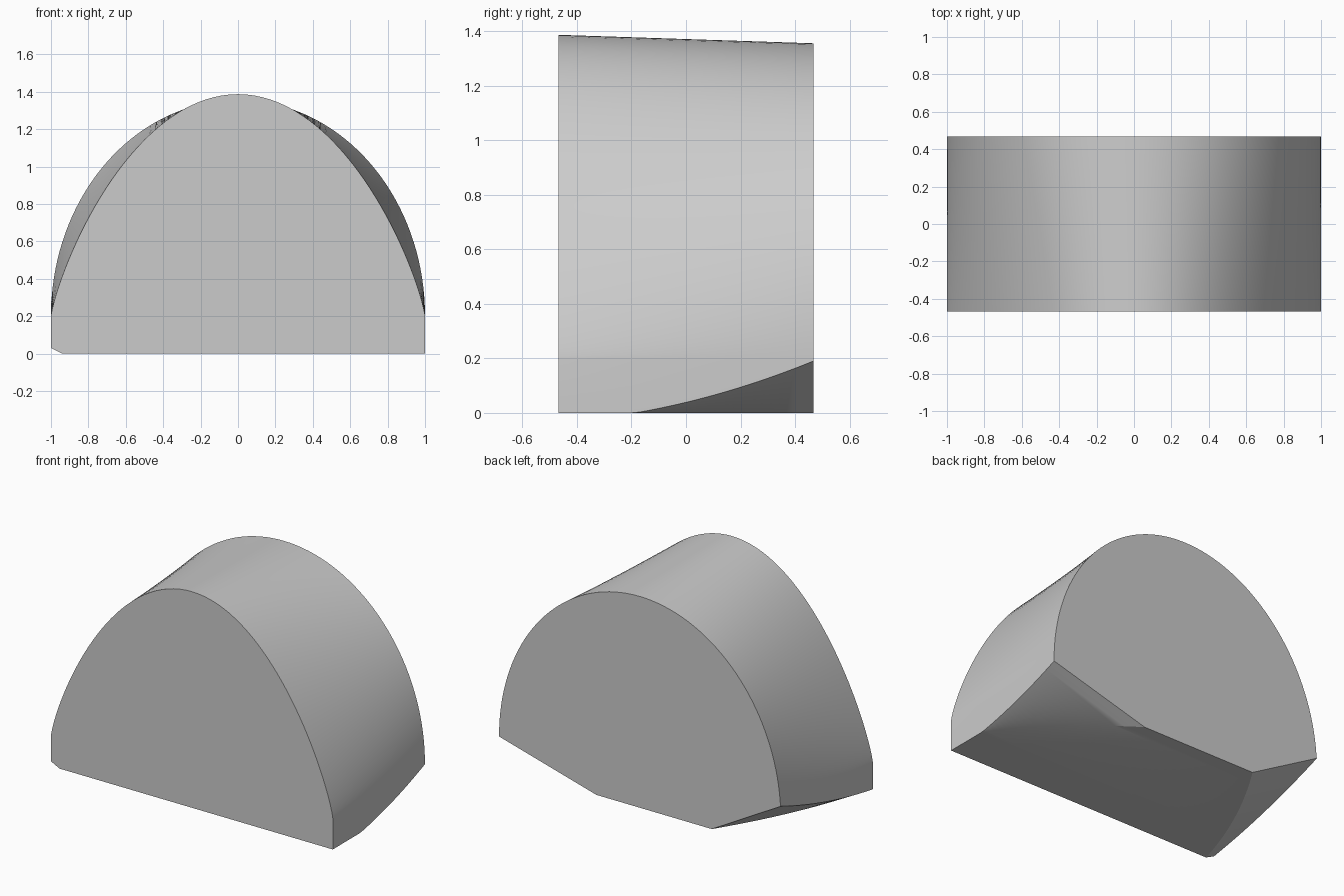
import bpy, bmesh, math

cube = bpy.data.objects.get("Cube")
if cube:
    bpy.data.objects.remove(cube, do_unlink=True)

HALF_DEPTH = 0.467
STATIONS = 28
ARCH_STEPS = 72
SPRING = 0.2          # height where the arch begins


def lerp(a, b, t):
    return a + (b - a) * t


def ease(t):
    """Gently accelerating progress of the curved chamfers."""
    t = max(t, 0.0)
    return t - 0.4 * t * (1 - t)


def section(t):
    """Closed outline at depth t: 0 is the front, 1 is the back."""
    y = lerp(-HALF_DEPTH, HALF_DEPTH, t)
    left = ease((t - 0.3) / 0.7)
    right = ease(t)
    left_z, right_z = 0.19 * left, lerp(0.03, 0.277, right)
    # Flat underside and the lower ends of both sides
    pts = [(lerp(-0.94, -0.51, right), 0), (lerp(1, 0.31, left), 0), (1, left_z)]
    # Arch, pointed at the front and elliptical at the back
    top, power = lerp(1.387, 1.356, t), lerp(1.6, 1.0, t)
    for i in range(ARCH_STEPS + 1):
        a = math.pi * i / ARCH_STEPS
        z = SPRING + (top - SPRING) * max(math.sin(a), 0) ** power
        x = math.cos(a)
        pts.append((x, max(z, right_z) if x < 0 else z))
    pts.append((-1, right_z))
    return [(x, y, z) for x, z in pts]


# Loft the sections into a solid block
bm = bmesh.new()
rings = [[bm.verts.new(p) for p in section(i / STATIONS)] for i in range(STATIONS + 1)]
for a, b in zip(rings, rings[1:]):
    for i in range(len(a)):
        j = (i + 1) % len(a)
        bm.faces.new((a[i], a[j], b[j], b[i]))
bm.faces.new(rings[0])
bm.faces.new(rings[-1][::-1])
bmesh.ops.remove_doubles(bm, verts=bm.verts, dist=0.0005)
bmesh.ops.recalc_face_normals(bm, faces=bm.faces)

mesh = bpy.data.meshes.new("arched_block")
bm.to_mesh(mesh)
bm.free()
block = bpy.data.objects.new("arched_block", mesh)
bpy.context.collection.objects.link(block)

# Plain grey finish
grey = bpy.data.materials.new("light_grey")
grey.use_nodes = True
colour = (0.6, 0.6, 0.6, 1)
grey.diffuse_color = colour
grey.node_tree.nodes["Principled BSDF"].inputs["Base Color"].default_value = colour
mesh.materials.append(grey)

# Smooth curves with crisp rims
bpy.ops.object.select_all(action='DESELECT')
block.select_set(True)
bpy.context.view_layer.objects.active = block
bpy.ops.object.shade_smooth_by_angle(angle=math.radians(25))
